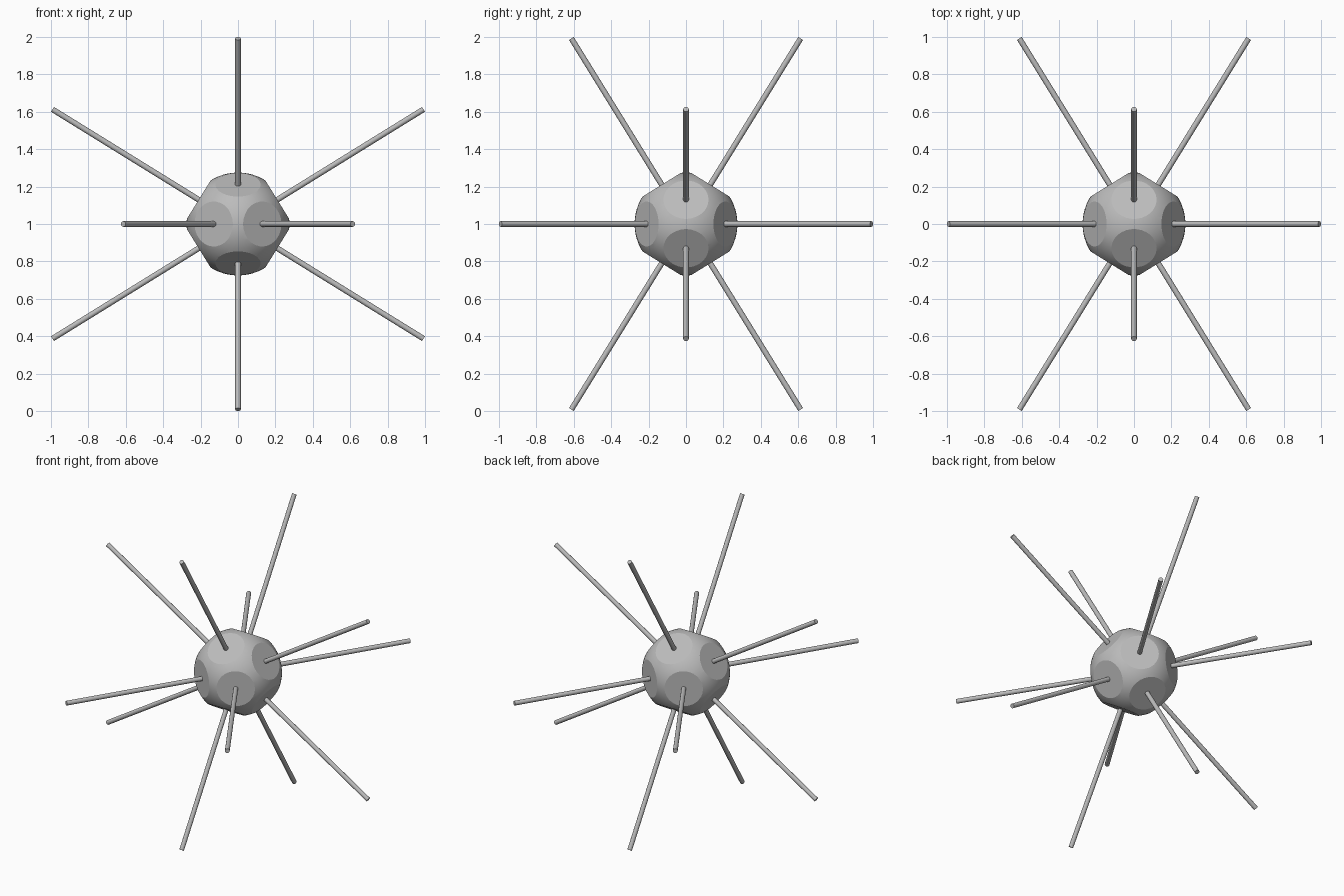
import bpy, bmesh, math
from mathutils import Vector

CENTRE = Vector((0, 0, 1))
BALL_R, FLAT_DIST = 0.275, 0.247
ROD_R, ROD_END = 0.015, 1.166

if "Cube" in bpy.data.objects:
    bpy.data.objects.remove(bpy.data.objects["Cube"])

grey = bpy.data.materials.new("plain grey")
grey.use_nodes = True
colour = (0.5, 0.5, 0.5, 1)
grey.diffuse_color = colour
grey.node_tree.nodes["Principled BSDF"].inputs["Base Color"].default_value = colour

# Twelve evenly spread directions, the corners of an icosahedron
phi = (1 + math.sqrt(5)) / 2
directions = []
for a in (-1, 1):
    for b in (-phi, phi):
        for corner in ((0, a, b), (a, b, 0), (b, 0, a)):
            directions.append(Vector(corner).normalized())

# Ball with a round flat cut across every direction
bm = bmesh.new()
bmesh.ops.create_uvsphere(bm, u_segments=64, v_segments=32, radius=BALL_R)
for face in bm.faces:
    face.smooth = True
for d in directions:
    cut = bmesh.ops.bisect_plane(
        bm, geom=bm.verts[:] + bm.edges[:] + bm.faces[:], dist=1e-5,
        plane_co=d * FLAT_DIST, plane_no=d, clear_outer=True)
    rim = [e for e in cut["geom_cut"] if isinstance(e, bmesh.types.BMEdge)]
    for edge in rim:
        edge.smooth = False
    for cap in bmesh.ops.edgeloop_fill(bm, edges=rim)["faces"]:
        cap.smooth = False
bmesh.ops.recalc_face_normals(bm, faces=bm.faces[:])
mesh = bpy.data.meshes.new("ball")
bm.to_mesh(mesh)
bm.free()
mesh.materials.append(grey)
ball = bpy.data.objects.new("ball", mesh)
ball.location = CENTRE
bpy.context.collection.objects.link(ball)

# One long thin rod standing on each flat
start = FLAT_DIST - 0.02
for number, d in enumerate(directions, 1):
    bpy.ops.mesh.primitive_cylinder_add(
        vertices=16, radius=ROD_R, depth=ROD_END - start,
        location=CENTRE + d * (start + ROD_END) / 2,
        rotation=d.to_track_quat("Z", "Y").to_euler())
    rod = bpy.context.object
    rod.name = f"rod_{number}"
    rod.data.materials.append(grey)
    bpy.ops.object.shade_smooth_by_angle(angle=math.radians(40))
